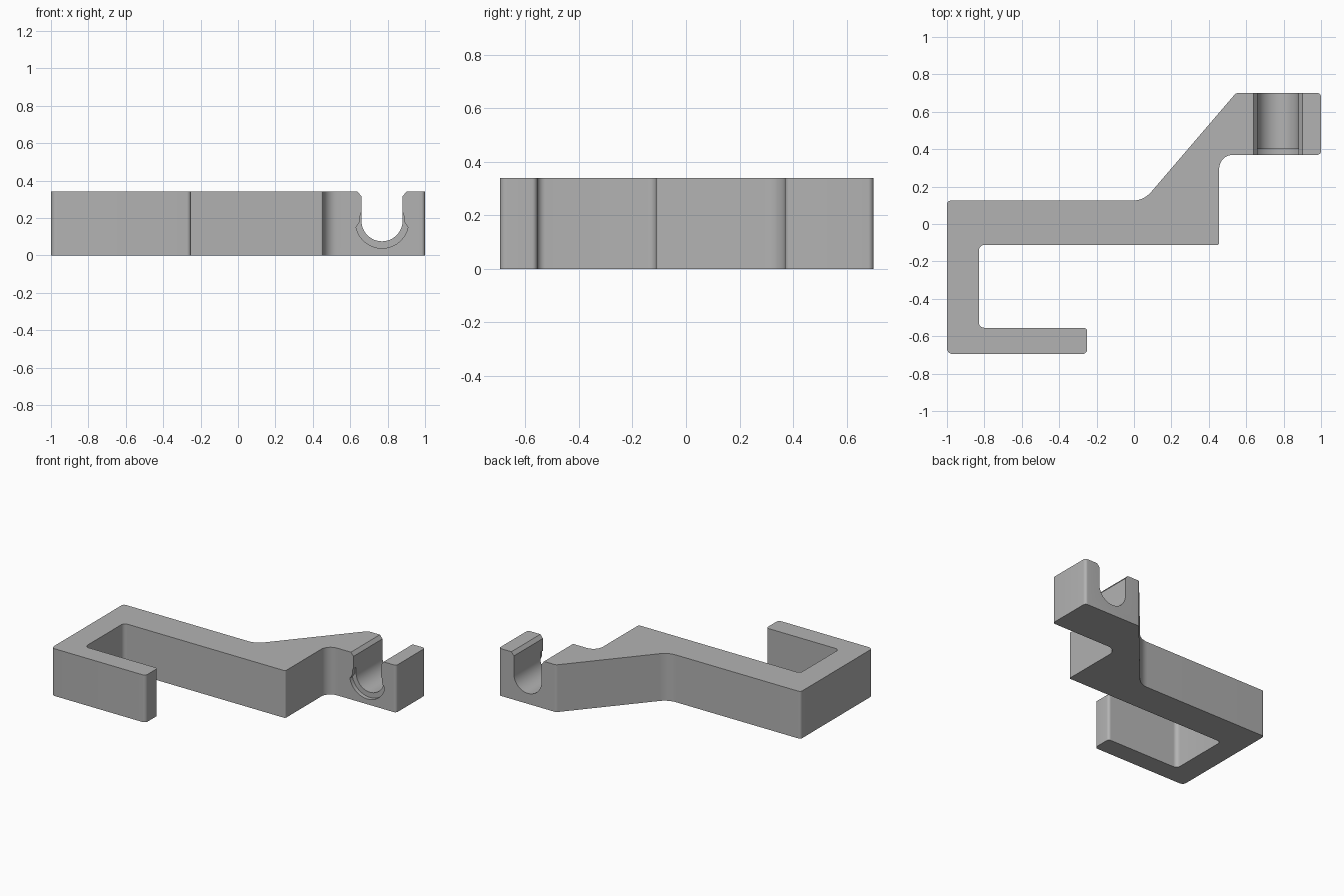
import bpy, bmesh, math
from mathutils import Vector

cube = bpy.data.objects.get("Cube")
if cube:
    bpy.data.objects.remove(cube, do_unlink=True)

HEIGHT = 0.34

grey = bpy.data.materials.new("grey_plastic")
grey.use_nodes = True
grey.diffuse_color = (0.45, 0.45, 0.45, 1)
grey.node_tree.nodes["Principled BSDF"].inputs["Base Color"].default_value = (0.45, 0.45, 0.45, 1)


def rounded(corners, steps=8):
    """Outline with each corner (x, y, radius) replaced by a tangent arc."""
    out = []
    for i, (x, y, r) in enumerate(corners):
        p = Vector((x, y))
        a = (Vector(corners[i - 1][:2]) - p).normalized()
        b = (Vector(corners[(i + 1) % len(corners)][:2]) - p).normalized()
        half = a.angle(b) / 2
        centre = p + (a + b).normalized() * (r / math.sin(half))
        start = p + a * (r / math.tan(half)) - centre
        end = p + b * (r / math.tan(half)) - centre
        sweep = start.angle_signed(end)
        for k in range(steps + 1):
            t = -sweep * k / steps
            c, s = math.cos(t), math.sin(t)
            out.append(centre + Vector((c * start.x - s * start.y, s * start.x + c * start.y)))
    return out


def extrude(name, points, direction):
    """Solid prism from a closed loop of 3D points."""
    bm = bmesh.new()
    face = bm.faces.new([bm.verts.new(p) for p in points])
    grown = bmesh.ops.extrude_face_region(bm, geom=[face])["geom"]
    bmesh.ops.translate(bm, vec=direction, verts=[v for v in grown if isinstance(v, bmesh.types.BMVert)])
    bmesh.ops.recalc_face_normals(bm, faces=bm.faces)
    mesh = bpy.data.meshes.new(name)
    bm.to_mesh(mesh)
    bm.free()
    mesh.materials.append(grey)
    obj = bpy.data.objects.new(name, mesh)
    bpy.context.collection.objects.link(obj)
    return obj


def arc(x, z, r, first, last, steps):
    angles = [math.radians(first + (last - first) * k / steps) for k in range(steps + 1)]
    return [(x + r * math.cos(a), z + r * math.sin(a)) for a in angles]


# Hook-shaped body with an offset arm
outline = rounded([
    (-1, -0.695, 0.03), (-0.25, -0.695, 0.025), (-0.25, -0.555, 0.02),
    (-0.83, -0.555, 0.03), (-0.83, -0.112, 0.03), (0.455, -0.112, 0.012),
    (0.455, 0.37, 0.075), (1, 0.37, 0.02), (1, 0.70, 0.02),
    (0.545, 0.70, 0.025), (0.052, 0.125, 0.13), (-1, 0.125, 0.02)])
body = extrude("bracket_body", [(p.x, p.y, 0) for p in outline], (0, 0, HEIGHT))

# Round-bottomed snap channel, flared at its mouth
MID = 0.77
channel = arc(MID, 0.185, 0.11, 180, 360, 32)
channel += [(MID + 0.11, 0.315), (MID + 0.13, HEIGHT), (MID + 0.13, 0.5),
            (MID - 0.13, 0.5), (MID - 0.13, HEIGHT), (MID - 0.11, 0.315)]
channel_cutter = extrude("channel_cutter", [(x, 0.2, z) for x, z in channel], (0, 0.7, 0))

# Shallow collar recess at the front of the channel
recess = arc(MID, 0.18, 0.142, 192, 348, 32)
recess += [(MID + 0.12, 0.178), (MID + 0.115, 0.225), (MID + 0.09, 0.23),
           (MID - 0.09, 0.23), (MID - 0.115, 0.225), (MID - 0.12, 0.178)]
recess_cutter = extrude("recess_cutter", [(x, 0.3, z) for x, z in recess], (0, 0.10, 0))

bpy.ops.object.select_all(action='DESELECT')
bpy.context.view_layer.objects.active = body
body.select_set(True)
for cutter in (channel_cutter, recess_cutter):
    mod = body.modifiers.new("cut", 'BOOLEAN')
    mod.operation = 'DIFFERENCE'
    mod.solver = 'EXACT'
    mod.object = cutter
    bpy.ops.object.modifier_apply(modifier=mod.name)
    bpy.data.objects.remove(cutter, do_unlink=True)

bpy.ops.object.shade_smooth_by_angle(angle=math.radians(30))
